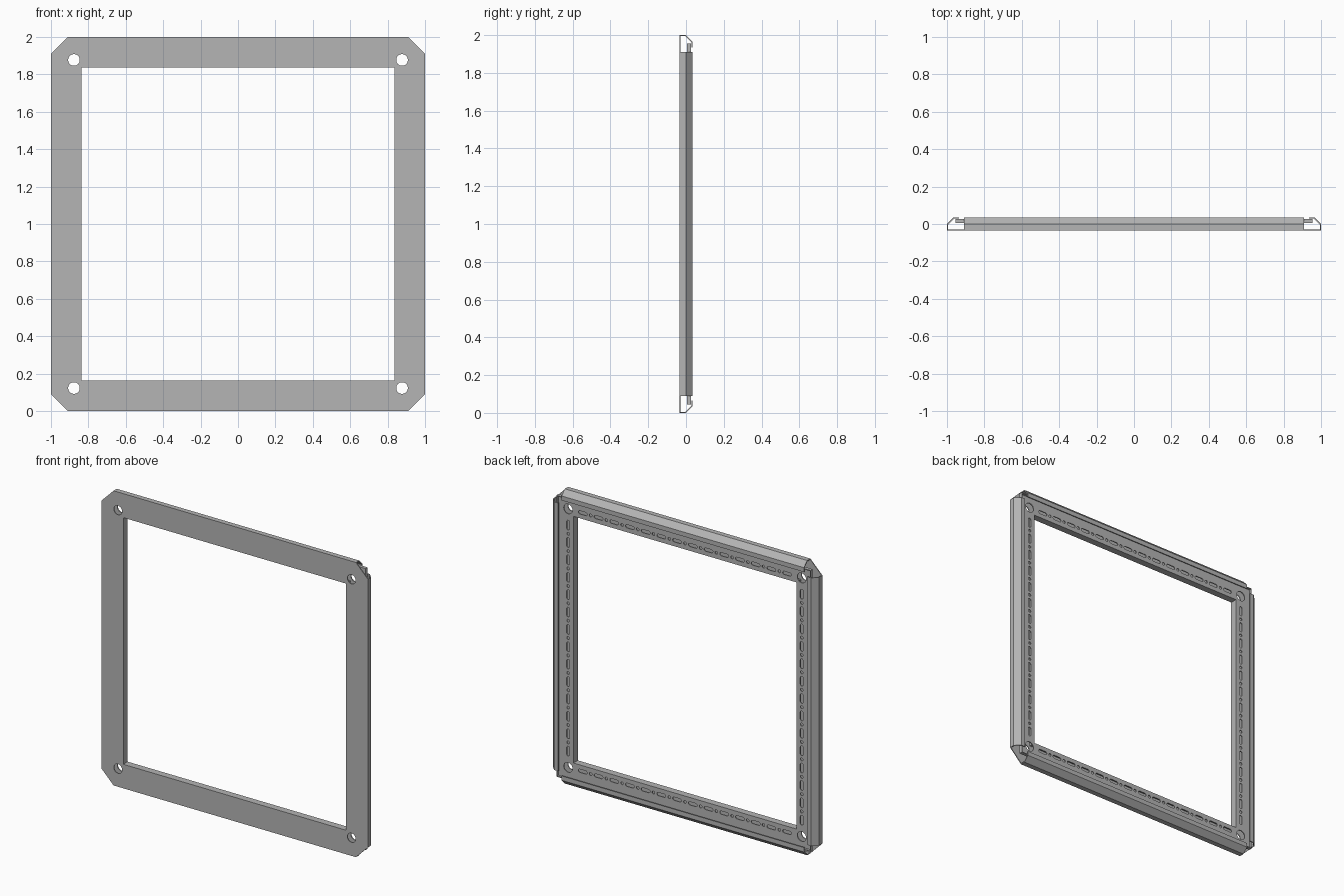
import bpy, bmesh, math
from mathutils import Matrix, Vector

cube = bpy.data.objects.get("Cube")
if cube:
    bpy.data.objects.remove(cube, do_unlink=True)

CENTRE = Vector((0, 0, 1))
INNER, OUTER, CUT = 0.837, 1.0, 0.91   # opening, outside, end of the folded edges
FRONT, BACK, SHEET = -0.035, 0.035, 0.006
HOLE = 0.877

steel = bpy.data.materials.new("grey_steel")
steel.use_nodes = True
grey = (0.46, 0.46, 0.46, 1)
steel.diffuse_color = grey
steel.node_tree.nodes["Principled BSDF"].inputs["Base Color"].default_value = grey


def make(name, bm):
    bmesh.ops.recalc_face_normals(bm, faces=bm.faces)
    mesh = bpy.data.meshes.new(name)
    bm.to_mesh(mesh)
    bm.free()
    mesh.materials.append(steel)
    ob = bpy.data.objects.new(name, mesh)
    bpy.context.collection.objects.link(ob)
    return ob


def loft(bm, loops, closed=False):
    """Join equal loops of points; cap the ends unless the row is closed."""
    rows = [[bm.verts.new(p) for p in loop] for loop in loops]
    n = len(rows[0])
    pairs = list(zip(rows, rows[1:])) + ([(rows[-1], rows[0])] if closed else [])
    for a, b in pairs:
        for i in range(n):
            j = (i + 1) % n
            bm.faces.new((a[i], a[j], b[j], b[i]))
    if not closed:
        bm.faces.new(rows[0])
        bm.faces.new(rows[-1][::-1])


def prism(bm, outline, y0, y1):
    loft(bm, [[(x, y, z + 1) for x, z in outline] for y in (y0, y1)])


def turn(k):
    return Matrix.Rotation(k * math.pi / 2, 4, "Y")


def stadium(cx, cz, half, radius, steps=8):
    """Round-ended slot outline; half = 0 gives a circle."""
    pts = []
    for side in (1, -1):
        for i in range(steps + 1 if half else steps):
            a = -math.pi / 2 + math.pi * i / steps + (0 if side > 0 else math.pi)
            pts.append((cx + side * half + radius * math.cos(a), cz + radius * math.sin(a)))
    return pts


def rotated(outline, k):
    out = []
    for x, z in outline:
        v = turn(k) @ Vector((x, 0, z))
        out.append((v.x, v.z))
    return out


def cut(ob, bm):
    cutter = make("cutter", bm)
    cutter.hide_render = True
    mod = ob.modifiers.new("holes", "BOOLEAN")
    mod.operation, mod.solver, mod.object = "DIFFERENCE", "EXACT", cutter
    bpy.context.view_layer.objects.active = ob
    bpy.ops.object.modifier_apply(modifier=mod.name)
    bpy.data.objects.remove(cutter, do_unlink=True)


# Front plate: clipped corners, square opening, four round holes
bm = bmesh.new()
outline = []
for k in range(4):
    outline += rotated([(-CUT, OUTER), (CUT, OUTER)], k)
prism(bm, outline, FRONT, FRONT + SHEET)
front_plate = make("front_plate", bm)
bm = bmesh.new()
prism(bm, rotated([(-INNER, INNER), (INNER, INNER), (INNER, -INNER), (-INNER, -INNER)], 0), -0.1, 0.1)
for k in range(4):
    prism(bm, rotated(stadium(HOLE, HOLE, 0, 0.031, 16), k), -0.1, 0.1)
cut(front_plate, bm)

# Back frame: inner wall, punched face and outer rim, swept round the square
section = [(INNER, FRONT + 0.001), (INNER, 0.012), (0.949, 0.012), (0.949, 0.027),
           (0.955, 0.027), (0.955, 0.005), (INNER + SHEET, 0.005), (INNER + SHEET, FRONT + 0.001)]
bm = bmesh.new()
loft(bm, [[CENTRE + turn(k) @ Vector((r, y, r)) for r, y in section] for k in range(4)], closed=True)
back_frame = make("back_frame", bm)

# Punched pattern: long slots with small holes between, large holes at the corners
bm = bmesh.new()
count, pitch = 14, 0.118
for k in range(4):
    prism(bm, rotated(stadium(HOLE, HOLE, 0, 0.033, 16), k), -0.005, 0.02)
    for i in range(count):
        x = (i - (count - 1) / 2) * pitch
        prism(bm, rotated(stadium(x, HOLE, 0.022, 0.011), k), -0.005, 0.02)
        if i < count - 1:
            prism(bm, rotated(stadium(x + pitch / 2, HOLE, 0, 0.010), k), -0.005, 0.02)
cut(back_frame, bm)

# Folded outer edges: flange, sloping fold and inward lip
t, bend = SHEET, 0.035
fold = [(FRONT, OUTER), (0, OUTER), (BACK, OUTER - bend), (BACK, 0.935), (BACK - t, 0.935),
        (BACK - t, OUTER - bend - t / 2), (-t / 2, OUTER - t), (FRONT, OUTER - t)]
for k, side in enumerate(("top", "left", "bottom", "right")):
    bm = bmesh.new()
    loft(bm, [[CENTRE + turn(k) @ Vector((x, y, r)) for y, r in fold] for x in (-CUT, CUT)])
    make(side + "_folded_edge", bm)
